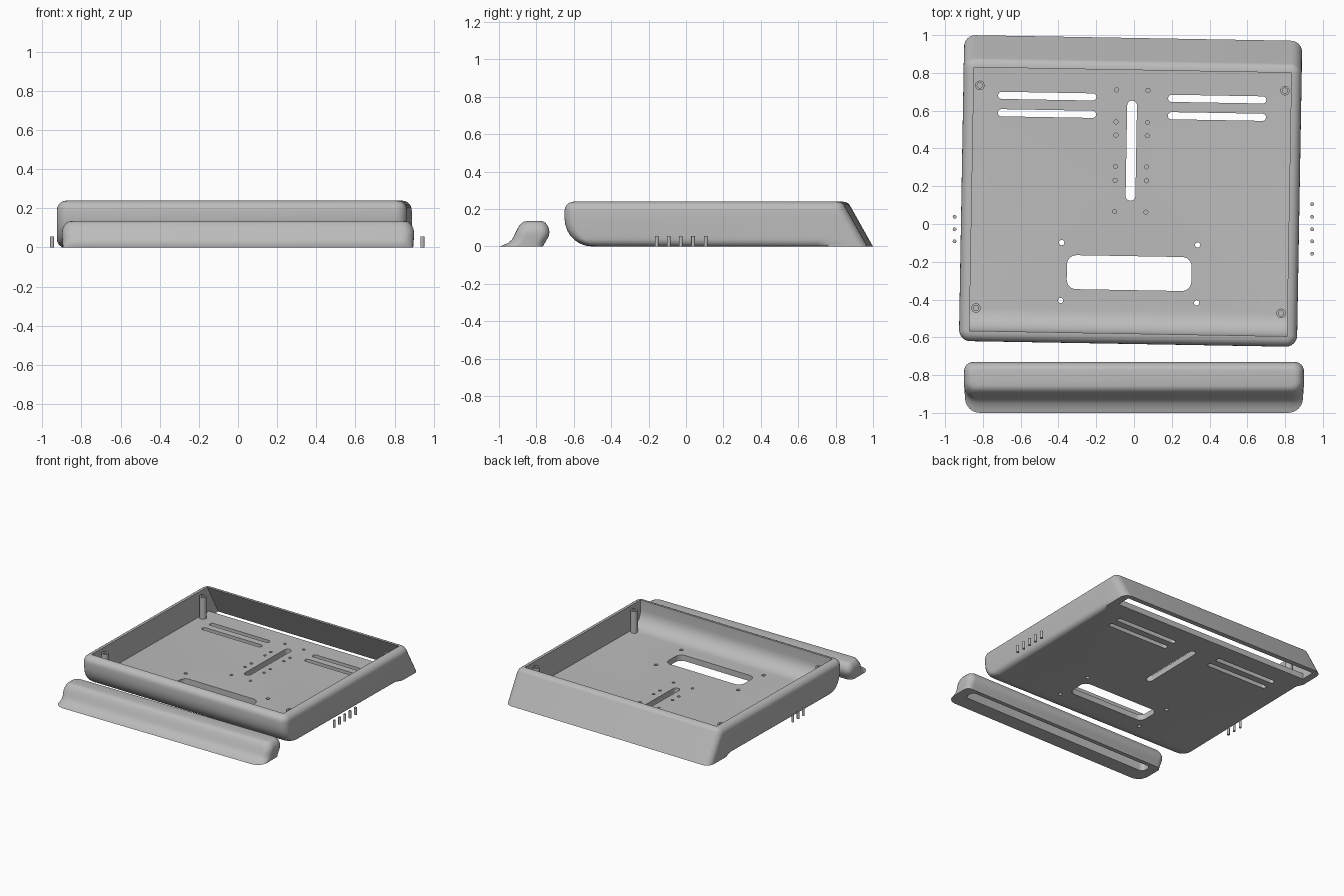
import bpy, bmesh, math
from mathutils import Matrix

if "Cube" in bpy.data.objects:
    bpy.data.objects.remove(bpy.data.objects["Cube"])

GREY = bpy.data.materials.new("light_grey")
GREY.diffuse_color = (0.5, 0.5, 0.5, 1)
GREY.use_nodes = True
GREY.node_tree.nodes["Principled BSDF"].inputs["Base Color"].default_value = GREY.diffuse_color
# The tray sits slightly turned beside the loose parts
PLACE = Matrix.Translation((-0.018, 0.175, 0)) @ Matrix.Rotation(math.radians(-1), 4, 'Z')


def finish(bm, name, smooth=True):
    bmesh.ops.recalc_face_normals(bm, faces=bm.faces)
    me = bpy.data.meshes.new(name)
    bm.to_mesh(me)
    bm.free()
    me.materials.append(GREY)
    ob = bpy.data.objects.new(name, me)
    bpy.context.collection.objects.link(ob)
    return ob


def loft(bm, rings, caps=True):
    loops = [[bm.verts.new(p) for p in r] for r in rings]
    n = len(loops[0])
    for a, b in zip(loops, loops[1:]):
        for i in range(n):
            j = (i + 1) % n
            bm.faces.new((a[i], a[j], b[j], b[i]))
    if caps:
        bm.faces.new(loops[0][::-1])
        bm.faces.new(loops[-1])


def arc(cx, cy, r, a0, a1, n=6):
    return [(cx + r * math.cos(math.radians(a0 + (a1 - a0) * i / n)),
             cy + r * math.sin(math.radians(a0 + (a1 - a0) * i / n))) for i in range(n + 1)]


def outline(z, hx, yf, yb, rf, rb, side=()):
    """Mirrored rounded outline at height z; side holds extra points on the right edge."""
    right = arc(hx - rf, yf + rf, rf, -90, 0) + list(side)
    hb = side[-1][0] if side else hx
    right += arc(hb - rb, yb - rb, rb, 0, 90)
    return [(x, y, z) for x, y in right + [(-x, y) for x, y in right[::-1]]]


def slot(bm, cx, cy, w, d, r, z0, z1):
    """Rounded rectangular prism."""
    p = [(x + cx, y + cy, 0) for x, y, _ in outline(0, w / 2, -d / 2, d / 2, r, r)]
    loft(bm, [[(x, y, z) for x, y, _ in p] for z in (z0, z1)])


def disc(x, y, r, z, n=20):
    return [(x + r * math.cos(math.tau * i / n), y + r * math.sin(math.tau * i / n), z) for i in range(n)]


def select_only(ob):
    bpy.ops.object.select_all(action='DESELECT')
    ob.select_set(True)
    bpy.context.view_layer.objects.active = ob


def cut(ob, cutter):
    m = ob.modifiers.new("cut", 'BOOLEAN')
    m.operation, m.solver, m.object = 'DIFFERENCE', 'EXACT', cutter
    select_only(ob)
    bpy.ops.object.modifier_apply(modifier=m.name)
    bpy.data.objects.remove(cutter)


def smooth(ob):
    select_only(ob)
    bpy.ops.object.shade_smooth_by_angle(angle=math.radians(32))


# Tray shell: rounded front belly, side fillets, sloped back reaching the ground
R, F, T, H = 0.15, 0.04, 0.05, 0.24
rings = []
for z in (0, .002, .006, .012, .02, .03, .04, .06, .085, .115, .15, .19, .205, .214, .223, .231, .237, H):
    top = T - math.sqrt(max(0, T * T - (z - H + T) ** 2)) if z > H - T else 0
    low = F - math.sqrt(F * F - (F - z) ** 2) if z < F else 0
    belly = R - math.sqrt(R * R - (R - z) ** 2) if z < R else 0
    back = .81 - .56 * z if z <= .214 else .648 + T - top
    hx = .895 - top
    r = max(.06 - top, .01)
    rings.append(outline(z, hx - low, -.81 + belly + top, back, r, r,
                         [(hx - low, .54), (hx, .6)]))
bm = bmesh.new()
loft(bm, rings)
tray = finish(bm, "tray")

# Tray interior, open at the top and beneath the sloped back
prof = [(-.755, .3)] + arc(-.635, .165, .12, 180, 270, 8)
prof += [(.662, .045), (.662, -.05), (.80, -.05), (.64, H), (.607, .3)]
bm = bmesh.new()
loft(bm, [[(x, y, z) for y, z in prof] for x in (-.84, .84)])
cut(tray, finish(bm, "tray_interior_cutter"))

# Floor openings: vents, cable slot, large window, through holes, blind holes
bm = bmesh.new()
for s in (-1, 1):
    for y in (.494, .402):
        slot(bm, s * .45, y, .52, .038, .0185, -.05, .1)
    for y in (-.28, -.586):
        loft(bm, [disc(s * .36, y, .014, z) for z in (-.05, .12)])
    for y in (.534, .364, .294, .129, .055, -.111):
        loft(bm, [disc(s * .083, y, .011, z, 14) for z in (.02, .1)])
slot(bm, 0, .213, .052, .53, .0255, -.05, .1)
slot(bm, 0, -.435, .66, .18, .05, -.05, .1)
cut(tray, finish(bm, "floor_opening_cutter"))
tray.matrix_world = PLACE
smooth(tray)

# Hollow screw posts in the corners
for i, (x, y) in enumerate([(sx * .808, y) for sx in (-1, 1) for y in (.545, -.634)]):
    bm = bmesh.new()
    loft(bm, [disc(x, y, .025, .03), disc(x, y, .025, .215), disc(x, y, .014, .215), disc(x, y, .014, .1)])
    post = finish(bm, f"screw_post_{i + 1}")
    post.matrix_world = PLACE
    smooth(post)

# Wrist rest: flared front foot, rounded top, hollow underneath
bm = bmesh.new()
loft(bm, [outline(z, hx, yf, yb, rf, rb) for z, hx, yf, yb, rf, rb in (
    (0, .895, -1, -.765, .08, .04), (.006, .896, -.98, -.762, .08, .045),
    (.018, .897, -.952, -.755, .075, .05), (.035, .898, -.932, -.745, .07, .05),
    (.056, .9, -.92, -.734, .065, .05), (.075, .9, -.911, -.73, .06, .05),
    (.095, .897, -.901, -.733, .06, .05), (.112, .889, -.891, -.74, .055, .045),
    (.125, .878, -.88, -.75, .045, .04), (.132, .866, -.868, -.76, .04, .035),
    (.135, .852, -.855, -.772, .03, .03))])
rest = finish(bm, "wrist_rest")
bm = bmesh.new()
slot(bm, 0, -.84, 1.64, .085, .03, -.05, .105)
cut(rest, finish(bm, "wrist_rest_cutter"))
smooth(rest)

# Loose pins standing on either side
pins = [(-.95, y) for y in (.038, -.028, -.092)] + [(.943, y) for y in (.105, .038, -.028, -.092, -.157)]
for i, (x, y) in enumerate(pins):
    bm = bmesh.new()
    loft(bm, [disc(x, y, .01, z, 16) for z in (0, .056)])
    smooth(finish(bm, f"pin_{i + 1}"))
